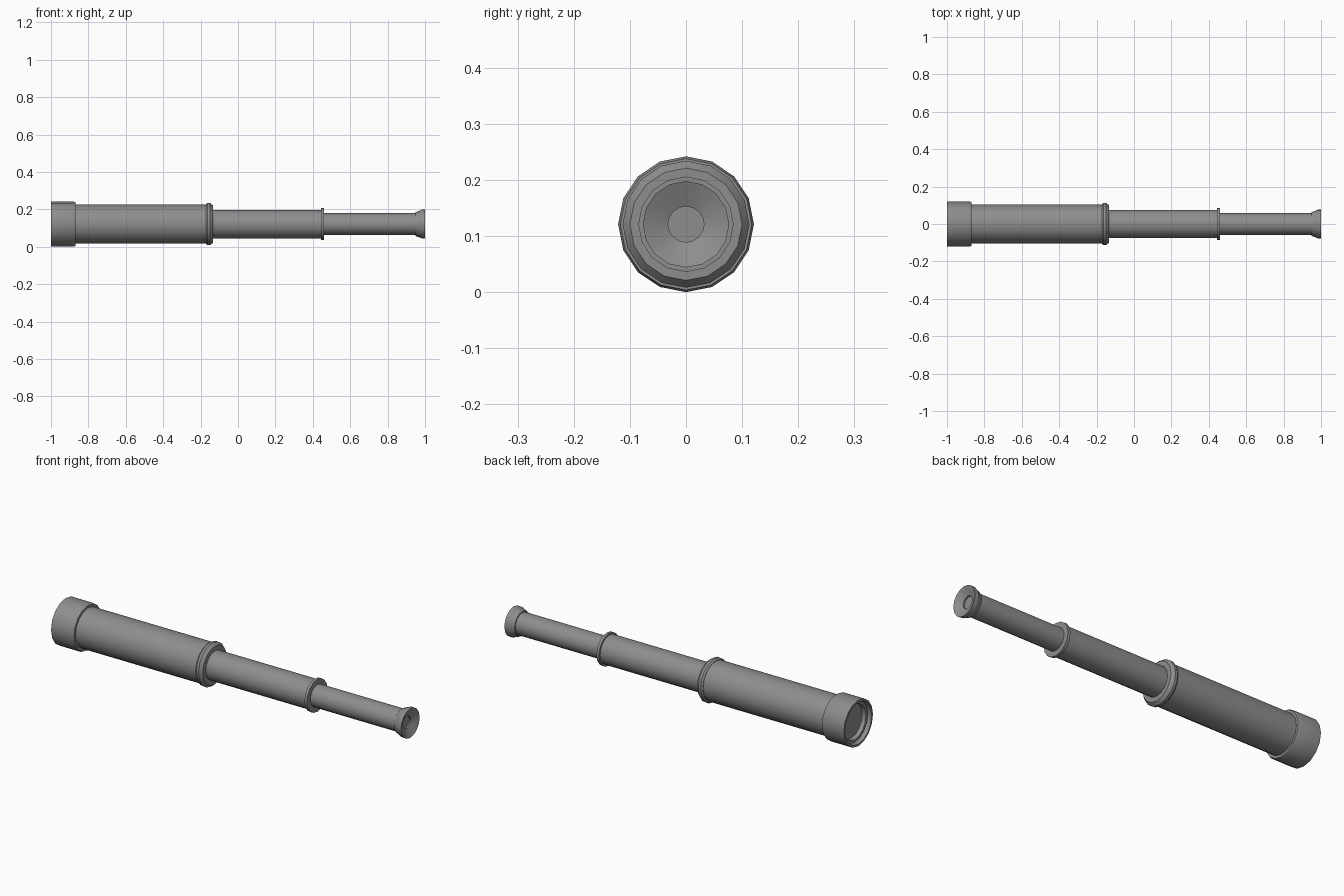
import bpy, bmesh, math

cube = bpy.data.objects.get("Cube")
if cube:
    bpy.data.objects.remove(cube, do_unlink=True)

SIDES = 16
AXIS_Z = 0.121

metal = bpy.data.materials.new("grey metal")
metal.use_nodes = True
colour = (0.27, 0.27, 0.27, 1)
metal.diffuse_color = colour
metal.node_tree.nodes["Principled BSDF"].inputs["Base Color"].default_value = colour


def lathe(name, profile):
    """Spin (x, radius) points around the long axis; radius 0 closes an end."""
    bm = bmesh.new()
    rings = []
    for x, r in profile:
        if r == 0:
            rings.append([bm.verts.new((x, 0, 0))] * SIDES)
            continue
        angles = [math.tau * i / SIDES for i in range(SIDES)]
        rings.append([bm.verts.new((x, r * math.sin(a), r * math.cos(a))) for a in angles])
    for a, b in zip(rings, rings[1:]):
        for i in range(SIDES):
            j = (i + 1) % SIDES
            corners = list(dict.fromkeys((a[i], a[j], b[j], b[i])))
            bm.faces.new(corners)
    bmesh.ops.recalc_face_normals(bm, faces=bm.faces)
    mesh = bpy.data.meshes.new(name)
    bm.to_mesh(mesh)
    bm.free()
    mesh.materials.append(metal)
    obj = bpy.data.objects.new(name, mesh)
    obj.location.z = AXIS_Z
    bpy.context.collection.objects.link(obj)
    bpy.ops.object.select_all(action="DESELECT")
    obj.select_set(True)
    bpy.context.view_layer.objects.active = obj
    bpy.ops.object.shade_smooth_by_angle(angle=math.radians(30))


# Wide front cap with a stepped recess holding the large lens
lathe("front_cap", [(-0.96, 0), (-0.96, 0.088), (-0.98, 0.092), (-0.98, 0.106),
                    (-1, 0.11), (-1, 0.121), (-0.88, 0.121), (-0.87, 0.117),
                    (-0.87, 0)])

# Three telescoping tubes
for name, start, end, radius in (("main_tube", -0.88, -0.15, 0.104),
                                 ("middle_tube", -0.16, 0.455, 0.076),
                                 ("rear_tube", 0.44, 0.97, 0.058)):
    lathe(name, [(start, 0), (start, radius), (end, radius), (end, 0)])

# Collars where the tubes slide into each other
lathe("main_collar", [(-0.172, 0), (-0.172, 0.106), (-0.163, 0.113), (-0.15, 0.113),
                      (-0.134, 0.1), (-0.134, 0)])
lathe("middle_collar", [(0.445, 0), (0.445, 0.085), (0.46, 0.085), (0.46, 0)])

# Flared eyepiece with a dished face and a small lens
lathe("eyepiece", [(0.95, 0), (0.95, 0.064), (0.976, 0.073), (0.982, 0.077),
                   (1, 0.077), (0.98, 0.032), (0.972, 0.032), (0.972, 0)])
